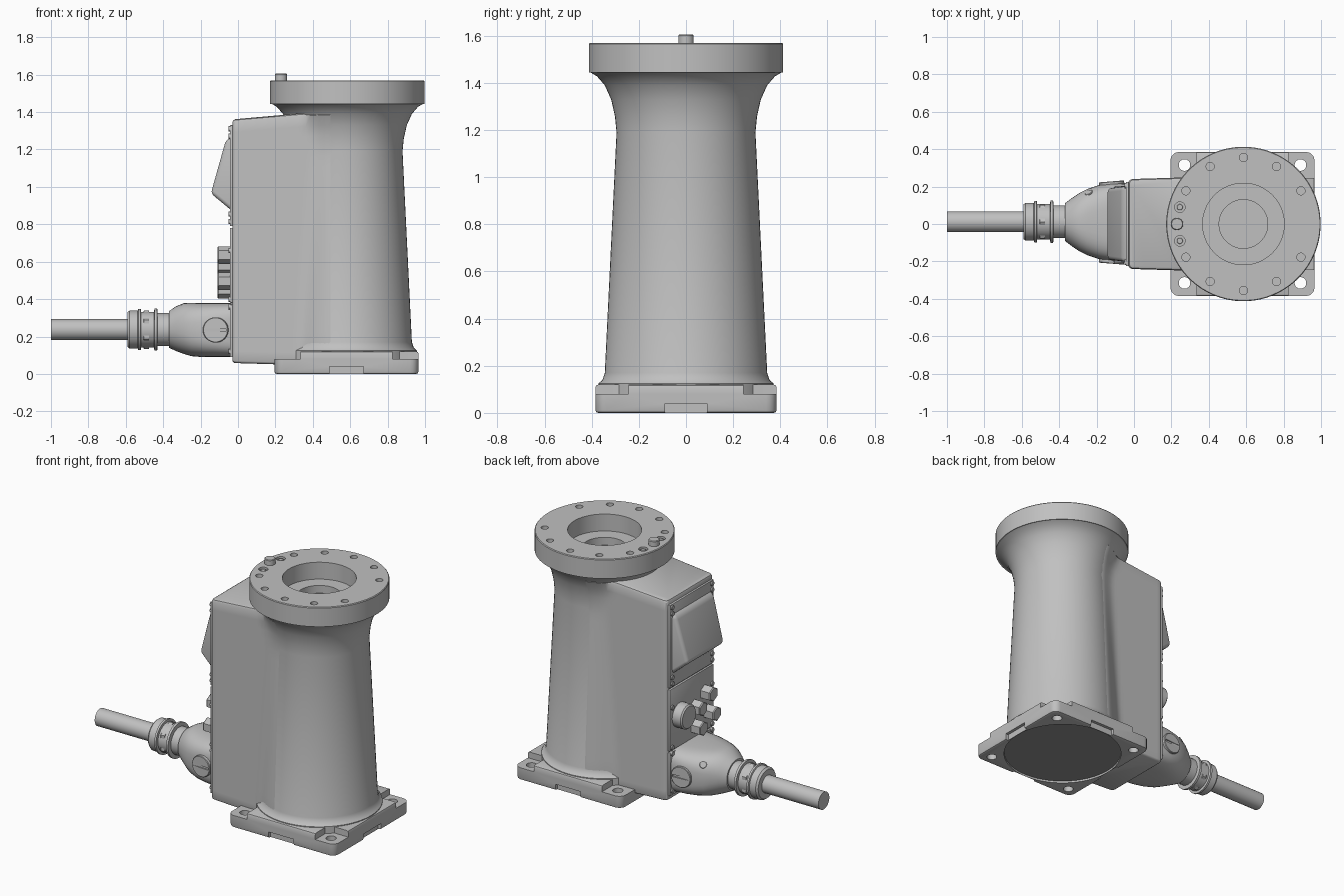
import bpy, bmesh, math
from mathutils import Vector

cube = bpy.data.objects.get("Cube")
if cube:
    bpy.data.objects.remove(cube, do_unlink=True)


def material(name, v):
    m = bpy.data.materials.new(name)
    m.use_nodes = True
    m.diffuse_color = (v, v, v, 1)
    m.node_tree.nodes["Principled BSDF"].inputs["Base Color"].default_value = (v, v, v, 1)
    return m


GREY = material("cast_grey", 0.53)
DARK = material("underside_grey", 0.28)
X, Y, Z = Vector((1, 0, 0)), Vector((0, 1, 0)), Vector((0, 0, 1))
CX = 0.585
parts = []


def add(name, bm, mat=GREY):
    bmesh.ops.recalc_face_normals(bm, faces=bm.faces)
    me = bpy.data.meshes.new(name)
    bm.to_mesh(me)
    bm.free()
    me.materials.append(mat)
    ob = bpy.data.objects.new(name, me)
    bpy.context.collection.objects.link(ob)
    parts.append(ob)
    return ob


def loft(name, rings, mat=GREY):
    """Skin closed rings of equal length and cap both ends."""
    bm = bmesh.new()
    vs = [[bm.verts.new(p) for p in r] for r in rings]
    n = len(vs[0])
    for a, b in zip(vs, vs[1:]):
        for i in range(n):
            j = (i + 1) % n
            bm.faces.new((a[i], a[j], b[j], b[i]))
    bm.faces.new(vs[0])
    bm.faces.new(vs[-1])
    return add(name, bm, mat)


def revolve(name, profile, origin, axis=Z, sides=32, mat=GREY):
    """Turn (radius, distance) pairs about an axis."""
    q, o = axis.to_track_quat('Z', 'Y'), Vector(origin)
    angles = [2 * math.pi * (i + 0.5) / sides for i in range(sides)]
    return loft(name, [[o + q @ Vector((r * math.cos(a), r * math.sin(a), t)) for a in angles]
                       for r, t in profile], mat)


def peg(name, r, length, origin, axis=Z, sides=24):
    c = min(r, length) * 0.12
    return revolve(name, [(r, 0), (r, length - c), (r - c, length)], origin, axis, sides)


def box(name, centre, size, corner=0.0, edge=0.0):
    """Box with rounded upright corners and softened edges."""
    bm = bmesh.new()
    bmesh.ops.create_cube(bm, size=1)
    for v in bm.verts:
        v.co = Vector(centre) + Vector(c * s for c, s in zip(v.co, size))
    if corner:
        up = [e for e in bm.edges if abs(e.verts[0].co.z - e.verts[1].co.z) > 1e-4]
        bmesh.ops.bevel(bm, geom=up, offset=corner, segments=5, affect='EDGES', profile=0.5)
    if edge:
        rim = [e for e in bm.edges if e.calc_face_angle(0) > 0.7]
        bmesh.ops.bevel(bm, geom=rim, offset=edge, segments=2, affect='EDGES', profile=0.5)
    return add(name, bm)


def cut(ob, cutters):
    for c in cutters:
        m = ob.modifiers.new("cut", 'BOOLEAN')
        m.operation, m.solver, m.object = 'DIFFERENCE', 'EXACT', c
        c.hide_render = True
    me = bpy.data.meshes.new_from_object(
        ob.evaluated_get(bpy.context.evaluated_depsgraph_get()))
    ob.modifiers.clear()
    ob.data = me
    for c in cutters:
        parts.remove(c)
        bpy.data.objects.remove(c, do_unlink=True)


# Base plate with lowered corners, bolt holes, shallow hollow and edge notches
plate = box("base_plate", (0.58, 0, 0.06), (0.77, 0.77, 0.12), 0.045, 0.012)
cutters = []
for sx in (-1, 1):
    for sy in (-1, 1):
        cutters.append(box("pocket", (0.58 + sx * 0.36, sy * 0.36, 0.13), (0.23, 0.23, 0.1), 0.03))
        cutters.append(peg("bolt_hole", 0.031, 0.3, (0.58 + sx * 0.31, sy * 0.315, -0.1)))
    cutters.append(box("notch_x", (0.58 + sx * 0.395, 0, 0), (0.06, 0.18, 0.08)))
    cutters.append(box("notch_y", (0.58, sx * 0.395, 0), (0.18, 0.06, 0.08)))
cutters.append(revolve("hollow", [(0.364, -0.05), (0.364, 0.018)], (0.58, 0, 0), sides=64))
cut(plate, cutters)
revolve("underside_disc", [(0.363, 0.012), (0.363, 0.03)], (0.58, 0, 0), sides=64, mat=DARK)

# Tapered column flaring into the flange
FLARE = [(0.345, 0.17), (0.295, 1.19), (0.302, 1.26), (0.318, 1.33), (0.345, 1.39),
         (0.378, 1.428), (0.408, 1.446)]
revolve("column", [(0.372, 0.06), (0.372, 0.125), (0.355, 0.14)] + FLARE
        + [(0.25, 1.446), (0.25, 1.38)], (CX, 0, 0), sides=72)


def column_radius(z):
    if z <= FLARE[0][1]:
        return FLARE[0][0]
    for (r0, z0), (r1, z1) in zip(FLARE, FLARE[1:]):
        if z <= z1:
            return r0 + (r1 - r0) * (z - z0) / (z1 - z0)
    return FLARE[-1][0]


# Top flange with stepped bore and ring of holes
flange = revolve("top_flange", [(0.13, 1.41), (0.13, 1.46), (0.218, 1.46), (0.218, 1.57),
                                (0.409, 1.57), (0.413, 1.565), (0.413, 1.444),
                                (0.24, 1.444), (0.24, 1.395)], (CX, 0, 0), sides=72)
cutters = []
for k in range(-5, 6):
    if k:
        a = math.radians(30 * k)
        cutters.append(peg("hole", 0.022, 0.1,
                           (CX + 0.355 * math.cos(a), 0.355 * math.sin(a), 1.53)))
for s in (-1, 1):
    cutters.append(peg("counterbore", 0.028, 0.1, (0.245, s * 0.09, 1.555)))
cut(flange, cutters)
for s in (-1, 1):
    peg("flange_screw", 0.016, 0.03, (0.245, s * 0.09, 1.535))
peg("locating_pin", 0.033, 0.075, (0.23, 0, 1.53))

# Rear housing, blended smoothly into the column
BACK, ROUND = -0.03, 0.022


def half_width(x, z):
    wall = 0.238 + 0.03 * (x - BACK)
    d = x - BACK
    if d < ROUND:
        wall -= ROUND - math.sqrt(ROUND ** 2 - (ROUND - d) ** 2)
    r = column_radius(z)
    disc = math.sqrt(max(r * r - (x - CX) ** 2, 0))
    k = 0.035
    h = max(k - abs(wall - disc), 0) / k
    # Sink the far end beneath the column skin
    return max(wall, disc) + h * h * k / 4 + 0.002 - 0.3 * max(x - 0.49, 0)


xs = [BACK + ROUND * f for f in (0, 0.1, 0.3, 0.6, 1)]
xs += [BACK + ROUND + i * (CX - BACK - ROUND) / 24 for i in range(1, 25)]


def section(f, inset=0.0, lift=0.0):
    right, left = [], []
    for x in xs:
        low, high = 0.07 - 0.03 * (x - BACK), min(1.345 + 0.085 * (x - BACK), 1.385)
        z = low + (high - low) * f
        px = x + inset * (1 if x < 0.2 else 0)
        w = half_width(x, z) - inset
        right.append((px, -w, z + lift))
        left.append((px, w, z + lift))
    return right + left[::-1]


loft("rear_housing", [section(0, 0.012, -0.012), section(0, 0.003, -0.006)]
     + [section(i / 24) for i in range(25)]
     + [section(1, 0.005, 0.011), section(1, 0.016, 0.017)])

# Rear cover plates and their screws
box("upper_cover", (-0.034, 0, 1.06), (0.018, 0.45, 0.54), 0, 0.004)
box("connector_panel", (-0.034, 0, 0.58), (0.018, 0.45, 0.40), 0, 0.004)
box("lower_cover", (-0.034, 0, 0.23), (0.018, 0.45, 0.28), 0, 0.004)
for s in (-1, 1):
    for z in (1.31, 1.27, 0.855, 0.815, 0.66, 0.40, 0.36, 0.12):
        peg("cover_screw", 0.015, 0.018, (-0.034, s * 0.205, z), -X, 12)

# Wedge-shaped bulge on the upper cover
bulge = loft("cover_bulge", [[(-0.03, y, 1.27), (-0.065, y * 0.97, 1.25), (-0.145, y * 0.92, 0.965),
                              (-0.03, y, 0.87)] for y in (-0.205, 0.205)])
bm = bmesh.new()
bm.from_mesh(bulge.data)
bmesh.ops.bevel(bm, geom=[e for e in bm.edges if min(v.co.x for v in e.verts) < -0.04],
                offset=0.02, segments=4, affect='EDGES', profile=0.5)
bm.to_mesh(bulge.data)
bm.free()

# Connectors
peg("large_connector", 0.078, 0.07, (-0.04, 0.125, 0.585), -X, 32)
for y, z in ((-0.025, 0.58), (-0.13, 0.635), (-0.165, 0.495), (-0.03, 0.45)):
    peg("connector_cap", 0.047, 0.07, (-0.04, y, z), -X, 6)

# Cable entry housing
HOOD = [(-0.03, 0.205, 0.09, 0.38), (-0.12, 0.208, 0.09, 0.38), (-0.19, 0.197, 0.09, 0.38),
        (-0.25, 0.177, 0.095, 0.38), (-0.29, 0.157, 0.107, 0.378), (-0.33, 0.13, 0.122, 0.362),
        (-0.37, 0.1, 0.14, 0.335)]
rings = []
for i, (x, w, lo, hi) in enumerate(HOOD):
    p = 0.45 + 0.55 * i / (len(HOOD) - 1)
    ring = []
    for k in range(40):
        c, s = math.cos(k * math.pi / 20), math.sin(k * math.pi / 20)
        ring.append((x, 0.01 + w * math.copysign(abs(c) ** p, c),
                     (lo + hi) / 2 + (hi - lo) / 2 * math.copysign(abs(s) ** p, s)))
    rings.append(ring)
loft("cable_hood", rings)
for s in (-1, 1):
    out = Vector((-0.08, s, 0)).normalized()
    at = Vector((-0.118, 0.008 + s * 0.19, 0.235))
    plug = peg("side_plug", 0.068, 0.03, at, out, 28)
    cut(plug, [box("slot", at + out * 0.034, (0.115, 0.02, 0.014))])
peg("small_plug", 0.022, 0.02, (-0.235, 0.155, 0.32), Vector((-0.5, 1, 0.6)), 16)

# Cable gland and cable
MID = (0, 0.012, 0.237)
revolve("gland_body", [(0.088, 0.35), (0.088, 0.43), (0.113, 0.432), (0.113, 0.447), (0.095, 0.449),
                       (0.095, 0.518), (0.111, 0.52), (0.111, 0.533), (0.102, 0.536),
                       (0.102, 0.58), (0.092, 0.592)], MID, -X, 32)
peg("gland_nut", 0.103, 0.03, (-0.475, MID[1], MID[2]), -X, 6)
revolve("cable", [(0.056, 0.5), (0.056, 1.0)], MID, -X, 24)

# Smooth the curved surfaces and keep crisp edges
bpy.ops.object.select_all(action='DESELECT')
for ob in parts:
    ob.select_set(True)
bpy.context.view_layer.objects.active = parts[0]
bpy.ops.object.shade_smooth_by_angle(angle=math.radians(32))
